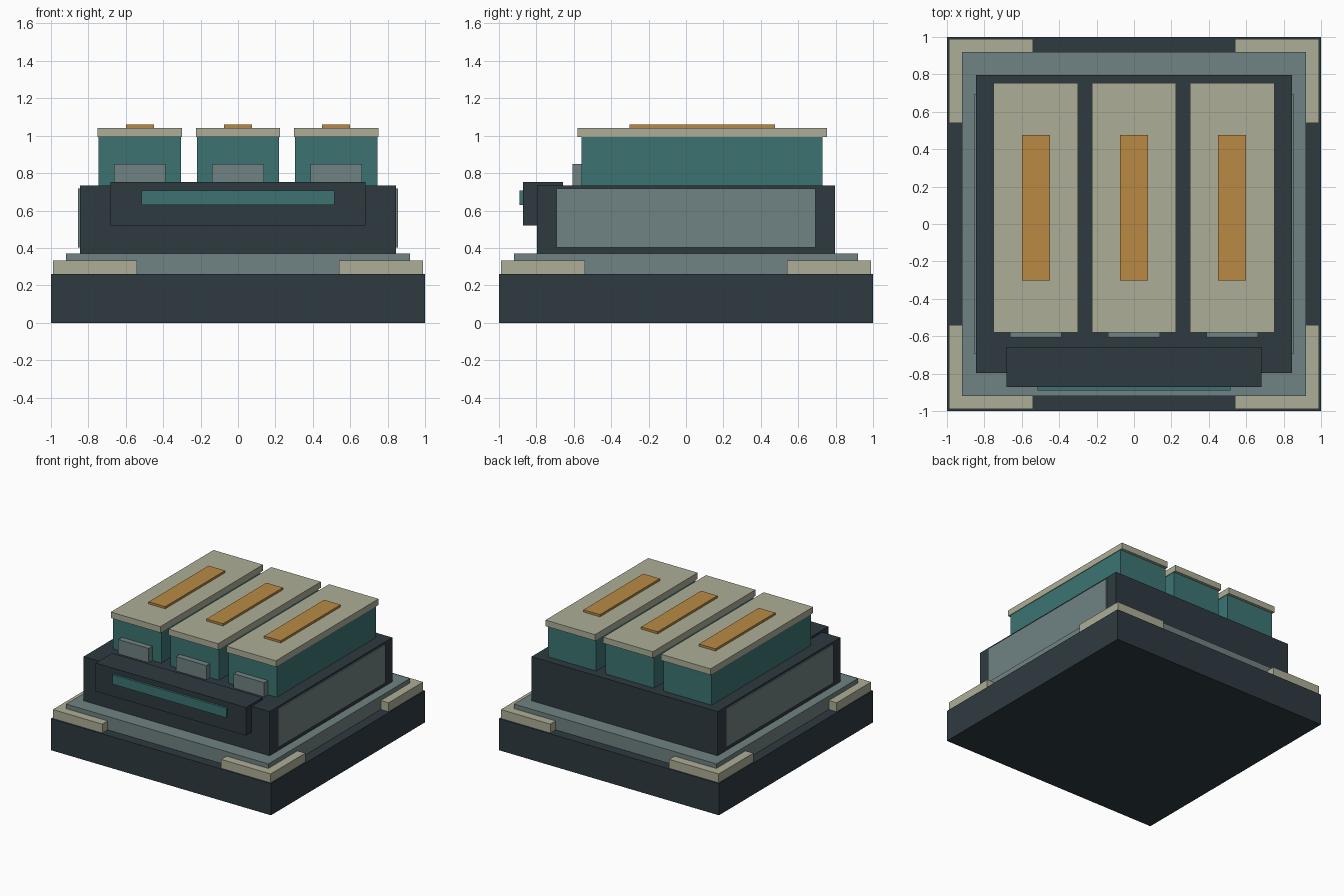
import bpy

if "Cube" in bpy.data.objects:
    bpy.data.objects.remove(bpy.data.objects["Cube"])


def material(name, rgb):
    m = bpy.data.materials.new(name)
    lin = [((c / 255 + 0.055) / 1.055) ** 2.4 for c in rgb]
    m.diffuse_color = (*lin, 1)
    m.use_nodes = True
    m.node_tree.nodes["Principled BSDF"].inputs["Base Color"].default_value = m.diffuse_color
    return m


DARK = material("dark slate", (46, 58, 64))
GRAY = material("gray", (112, 130, 130))
CREAM = material("cream", (174, 174, 152))
TEAL = material("teal", (60, 116, 114))
ORANGE = material("orange", (184, 138, 68))


def box(name, x, y, z, mat):
    """Axis-aligned box from (min, max) ranges."""
    bpy.ops.mesh.primitive_cube_add(size=1)
    o = bpy.context.object
    o.name = name
    o.scale = [b - a for a, b in (x, y, z)]
    o.location = [(a + b) / 2 for a, b in (x, y, z)]
    bpy.ops.object.transform_apply(location=True, rotation=False, scale=True)
    o.data.materials.append(mat)
    return o


def span(s, a, b):
    return tuple(sorted((s * a, s * b)))


# Stepped base
box("base_slab", (-1, 1), (-1, 1), (0, 0.26), DARK)
box("base_plate", (-0.92, 0.92), (-0.92, 0.92), (0.26, 0.37), GRAY)

# L-shaped corner brackets, two arms per corner
for sx in (-1, 1):
    for sy in (-1, 1):
        box("corner_bracket_long", span(sx, 0.54, 0.99), span(sy, 0.88, 0.99), (0.26, 0.333), CREAM)
        box("corner_bracket_side", span(sx, 0.88, 0.99), span(sy, 0.54, 0.88), (0.26, 0.333), CREAM)

# Main body with side panels
box("body", (-0.845, 0.845), (-0.797, 0.797), (0.37, 0.733), DARK)
for s in (-1, 1):
    box("side_panel", span(s, 0.84, 0.855), (-0.693, 0.693), (0.403, 0.717), GRAY)

# Front console and its strip
box("front_console", (-0.683, 0.683), (-0.872, -0.658), (0.52, 0.752), DARK)
box("front_strip", (-0.517, 0.517), (-0.89, -0.87), (0.63, 0.708), TEAL)

# Three capped modules with latch and top bar
for cx in (-0.525, 0, 0.525):
    box("module", (cx - 0.22, cx + 0.22), (-0.56, 0.73), (0.733, 0.992), TEAL)
    box("module_cap", (cx - 0.225, cx + 0.225), (-0.58, 0.753), (0.992, 1.042), CREAM)
    box("module_top_bar", (cx - 0.075, cx + 0.075), (-0.302, 0.475), (1.042, 1.06), ORANGE)
    box("module_latch", (cx - 0.138, cx + 0.138), (-0.608, -0.56), (0.733, 0.85), GRAY)
